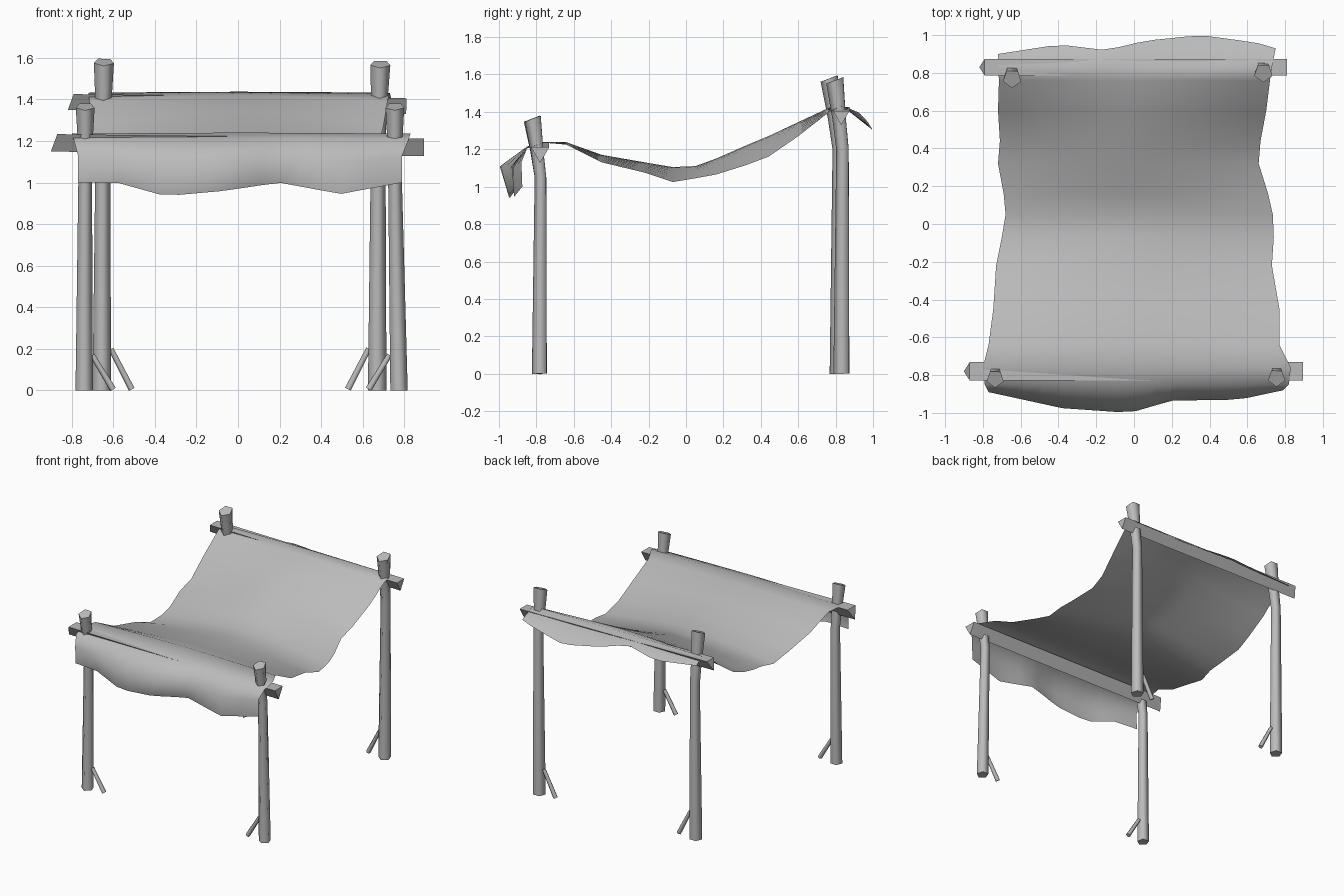
import bpy, bmesh, math
from mathutils import Vector

cube = bpy.data.objects.get("Cube")
if cube:
    bpy.data.objects.remove(cube)

grey = bpy.data.materials.new("weathered_grey")
grey.use_nodes = True
grey.diffuse_color = (0.5, 0.5, 0.5, 1)
bsdf = next(n for n in grey.node_tree.nodes if n.type == 'BSDF_PRINCIPLED')
bsdf.inputs["Base Color"].default_value = (0.5, 0.5, 0.5, 1)
bsdf.inputs["Roughness"].default_value = 0.9


def finish(name, bm):
    mesh = bpy.data.meshes.new(name)
    bm.to_mesh(mesh)
    bm.free()
    mesh.materials.append(grey)
    obj = bpy.data.objects.new(name, mesh)
    bpy.context.collection.objects.link(obj)
    return obj


def pole(name, path, sides=5, turn=0.0, slant=(0, 0, 0), slant_end=-1, smooth=True):
    """Rough-cut pole through (x, y, z, radius) points; one end is cut on a slant."""
    bm = bmesh.new()
    pts = [Vector(p[:3]) for p in path]
    axis = (pts[-1] - pts[0]).normalized()
    u = axis.cross(Vector((0, 1, 0))).normalized()
    v = axis.cross(u)
    rings = []
    for p, data in zip(pts, path):
        ring = []
        for k in range(sides):
            a = turn + math.tau * k / sides
            off = (u * math.cos(a) + v * math.sin(a)) * data[3]
            if p == pts[slant_end]:
                off += axis * off.dot(Vector(slant))
            ring.append(bm.verts.new(p + off))
        rings.append(ring)
    for lo, hi in zip(rings, rings[1:]):
        for k in range(sides):
            n = (k + 1) % sides
            bm.faces.new((lo[k], lo[n], hi[n], hi[k])).smooth = smooth
    bm.faces.new(rings[0][::-1])
    bm.faces.new(rings[-1])
    bmesh.ops.recalc_face_normals(bm, faces=bm.faces)
    return finish(name, bm)


# Corner posts: slightly bent, flaring at the cut top
def post(name, foot, bend, top, r):
    knee = Vector(bend).lerp(Vector(top), 0.45)
    pole(name, [(*foot, r), (*bend, r * 0.78), (*knee, r * 0.85), (*top, r * 1.08)],
         turn=0.3, slant=(0, 0.35, 0))


post("front_right_post", (-0.74, -0.78, 0), (-0.735, -0.775, 1.05), (-0.735, -0.82, 1.365), 0.044)
post("front_left_post", (0.775, -0.78, 0), (0.755, -0.775, 1.05), (0.755, -0.815, 1.365), 0.044)
post("back_right_post", (-0.655, 0.815, 0), (-0.65, 0.82, 1.2), (-0.645, 0.77, 1.58), 0.047)
post("back_left_post", (0.67, 0.835, 0), (0.675, 0.84, 1.2), (0.685, 0.80, 1.57), 0.047)

# Slanted braces at the feet of the posts
for name, x, y, h, s in (("front_right_brace", -0.70, -0.78, 0.17, 1),
                         ("front_left_brace", 0.73, -0.78, 0.17, -1),
                         ("back_right_brace", -0.61, 0.815, 0.20, 1),
                         ("back_left_brace", 0.63, 0.835, 0.20, -1)):
    pole(name, [(x + s * 0.1, y, 0.005, 0.017), (x, y, h, 0.014)])

# Three-sided crossbars, point down, carrying the cloth
for name, y, right, left, r in (("front_crossbar", -0.78, (-0.88, 1.205), (0.895, 1.183), 0.056),
                                ("back_crossbar", 0.83, (-0.80, 1.40), (0.81, 1.38), 0.051)):
    pole(name, [(right[0], y, right[1], r), (left[0], y, left[1], r)], sides=3,
         turn=math.pi, slant=(0, 0, 0.36), slant_end=0, smooth=False)


# Cloth: rows of (y, middle height, edge height, right x, left x)
rows = [(-0.85, 1.215, 1.205, -0.79, 0.82), (-0.76, 1.24, 1.235, -0.80, 0.83),
        (-0.64, 1.238, 1.225, -0.77, 0.77), (-0.45, 1.17, 1.13, -0.745, 0.77),
        (-0.22, 1.13, 1.075, -0.73, 0.73), (-0.07, 1.105, 1.025, -0.70, 0.74),
        (0.05, 1.11, 1.045, -0.68, 0.735), (0.16, 1.15, 1.065, -0.69, 0.71),
        (0.32, 1.22, 1.115, -0.72, 0.66), (0.44, 1.27, 1.16, -0.71, 0.67),
        (0.60, 1.345, 1.27, -0.72, 0.70), (0.76, 1.42, 1.395, -0.715, 0.72),
        (0.83, 1.437, 1.432, -0.72, 0.73)]
# Hem points: (fraction across, y, z)
front_fold = [(0, -0.89, 1.13), (0.25, -0.975, 1.10), (0.48, -1.0, 1.11),
              (0.62, -0.935, 1.11), (0.85, -0.93, 1.10), (1, -0.88, 1.13)]
front_hem = [(0, -0.885, 1.0), (0.12, -0.9, 1.0), (0.27, -0.945, 0.935), (0.45, -0.95, 0.96),
             (0.62, -0.9, 1.0), (0.81, -0.92, 0.945), (1, -0.875, 1.0)]
back_hem = [(0, 0.9, 1.385), (0.22, 0.95, 1.36), (0.39, 0.92, 1.40), (0.53, 0.97, 1.35),
            (0.73, 1.0, 1.30), (0.93, 0.96, 1.345), (1, 0.93, 1.36)]


def along(points, t):
    for a, b in zip(points, points[1:]):
        if t <= b[0]:
            f = (t - a[0]) / (b[0] - a[0])
            return [a[i] + (b[i] - a[i]) * f for i in (1, 2)]


COLS = 16
grid = []
for hem in (front_hem, front_fold):
    line = []
    for c in range(COLS + 1):
        t = c / COLS
        line.append((-0.77 + 1.56 * t, *along(hem, t)))
    grid.append(line)
for y, mid, edge, right, left in rows:
    line = []
    for c in range(COLS + 1):
        t = c / COLS
        side = abs(2 * t - 1) ** 1.4
        line.append((right + (left - right) * t, y, mid + (edge - mid) * side))
    grid.append(line)
grid.append([(-0.72 + 1.47 * c / COLS, *along(back_hem, c / COLS)) for c in range(COLS + 1)])

bm = bmesh.new()
verts = [[bm.verts.new(co) for co in line] for line in grid]
for lo, hi in zip(verts, verts[1:]):
    for c in range(COLS):
        bm.faces.new((lo[c], lo[c + 1], hi[c + 1], hi[c])).smooth = True
finish("cloth_canopy", bm)
